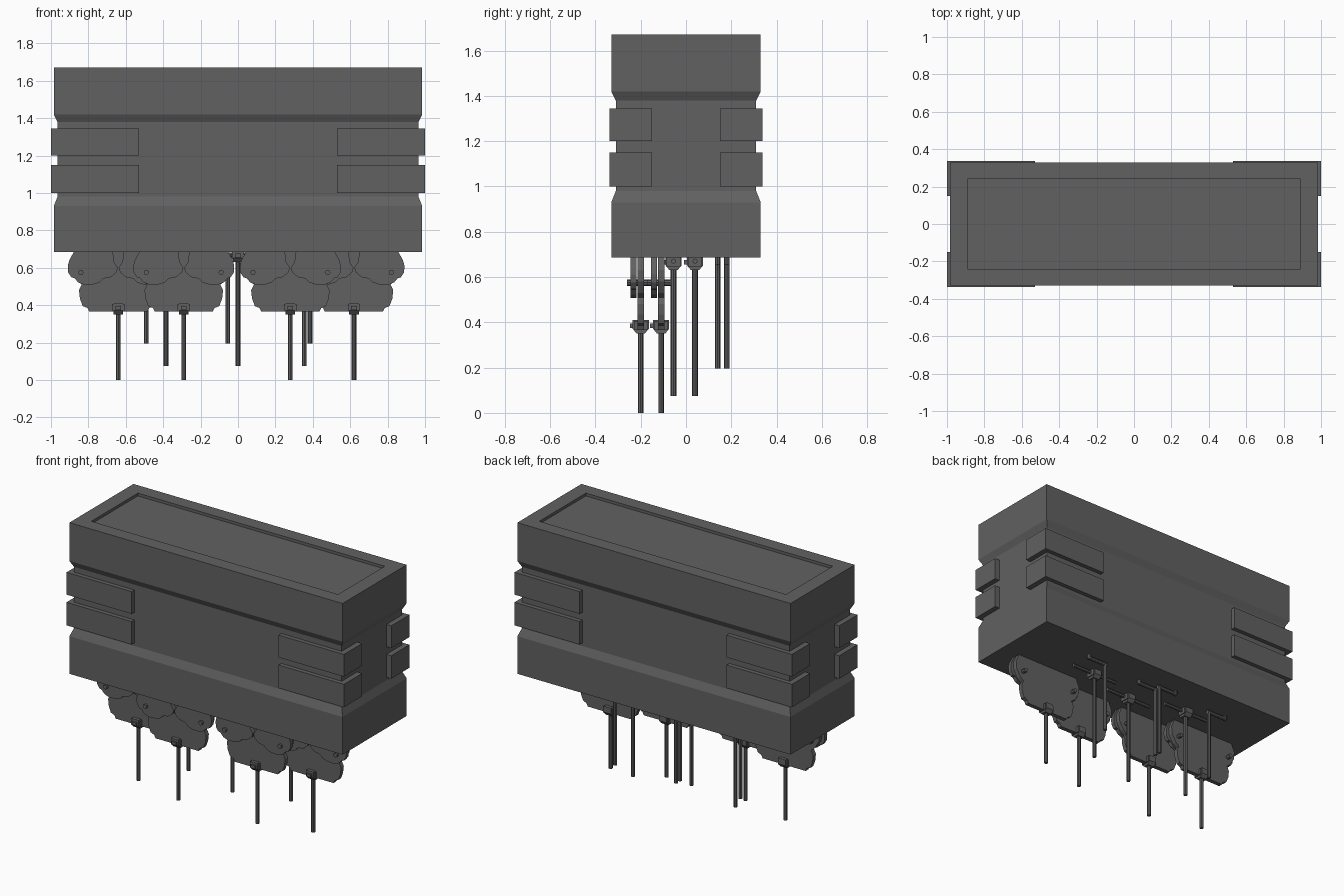
import bpy, bmesh, math
from mathutils import Vector

if "Cube" in bpy.data.objects:
    bpy.data.objects.remove(bpy.data.objects["Cube"])

grey = bpy.data.materials.new("dark_grey")
grey.diffuse_color = (0.12, 0.12, 0.12, 1)
grey.use_nodes = True
grey.node_tree.nodes["Principled BSDF"].inputs["Base Color"].default_value = grey.diffuse_color


def finish(name, bm):
    bmesh.ops.recalc_face_normals(bm, faces=bm.faces[:])
    me = bpy.data.meshes.new(name)
    bm.to_mesh(me)
    bm.free()
    me.materials.append(grey)
    ob = bpy.data.objects.new(name, me)
    bpy.context.collection.objects.link(ob)
    return ob


def box(name, x0, x1, y0, y1, z0, z1):
    bm = bmesh.new()
    bmesh.ops.create_cube(bm, size=1)
    for v in bm.verts:
        v.co = ((x0 + x1) / 2 + v.co.x * (x1 - x0),
                (y0 + y1) / 2 + v.co.y * (y1 - y0),
                (z0 + z1) / 2 + v.co.z * (z1 - z0))
    return finish(name, bm)


def prism(name, pts, offset):
    """Extrude a closed outline of 3D points along an offset."""
    bm = bmesh.new()
    face = bm.faces.new([bm.verts.new(p) for p in pts])
    ext = bmesh.ops.extrude_face_region(bm, geom=[face], use_keep_orig=True)
    for v in ext["geom"]:
        if isinstance(v, bmesh.types.BMVert):
            v.co += Vector(offset)
    return finish(name, bm)


def rod(name, a, b, r=0.0125, sides=8):
    a, b = Vector(a), Vector(b)
    bm = bmesh.new()
    bmesh.ops.create_cone(bm, cap_ends=True, segments=sides, radius1=r,
                          radius2=r, depth=(b - a).length)
    rot = (b - a).to_track_quat('Z', 'Y')
    for v in bm.verts:
        v.co = (a + b) / 2 + rot @ v.co
    return finish(name, bm)


# Main housing: stacked rectangular rings with a narrow waist and recessed lid
rings = [(0.985, 0.33, 0.685), (0.985, 0.33, 0.93), (0.965, 0.31, 0.98),
         (0.965, 0.31, 1.38), (0.985, 0.33, 1.42), (0.985, 0.33, 1.67),
         (0.89, 0.24, 1.67), (0.89, 0.24, 1.652)]
bm = bmesh.new()
loops = [[bm.verts.new((sx * hx, sy * hy, z))
          for sx, sy in ((-1, -1), (1, -1), (1, 1), (-1, 1))]
         for hx, hy, z in rings]
for lo, hi in zip(loops, loops[1:]):
    for i in range(4):
        j = (i + 1) % 4
        bm.faces.new((lo[i], lo[j], hi[j], hi[i]))
bm.faces.new(loops[0][::-1])
bm.faces.new(loops[-1])
finish("housing", bm)

# Corner guards wrapped around the waist
for sx in (-1, 1):
    for sy in (-1, 1):
        for z0, z1 in ((1.0, 1.15), (1.2, 1.345)):
            xs = sorted((sx * 0.53, sx * 1.0))
            ys = sorted((sy * 0.15, sy * 0.338))
            box("corner_guard", *xs, *ys, z0, z1)


def clamp(x, y, z):
    """Rod clamp with a tapered underside, a raised band and a bolt."""
    outline = [(-0.036, 0.06), (0.036, 0.06), (0.036, 0.022),
               (0.018, 0.0), (-0.018, 0.0), (-0.036, 0.022)]
    prism("rod_clamp", [(x - 0.026, y + a, z + b) for a, b in outline],
          (0.052, 0, 0))
    box("clamp_band", x - 0.033, x + 0.033, y - 0.03, y + 0.03,
        z + 0.015, z + 0.055)
    box("clamp_bolt", x - 0.015, x + 0.015, y - 0.048, y, z + 0.025, z + 0.045)


# Hanging plates, each with two pivoted leaves and a rod
half_plate = [(0.155, 0.365), (0.165, 0.385), (0.19, 0.395), (0.205, 0.435),
              (0.21, 0.48), (0.195, 0.51), (0.22, 0.53), (0.25, 0.58),
              (0.255, 0.63), (0.23, 0.69)]
leaf = [(0.235, 0.69), (0.262, 0.64), (0.27, 0.61), (0.268, 0.575),
        (0.25, 0.548), (0.235, 0.545), (0.215, 0.522), (0.18, 0.508),
        (0.13, 0.512), (0.10, 0.522), (0.08, 0.542), (0.04, 0.55),
        (0.01, 0.575), (0.002, 0.6), (0.022, 0.63), (0.03, 0.69)]
for cx, cy in ((-0.64, -0.11), (-0.29, -0.2), (0.28, -0.2), (0.62, -0.11)):
    outline = half_plate + [(-x, z) for x, z in half_plate[::-1]]
    prism("hanging_plate", [(cx + x, cy - 0.014, z) for x, z in outline],
          (0, 0.028, 0))
    for s in (-1, 1):
        prism("pivot_leaf", [(cx + s * x, cy - 0.045, z) for x, z in leaf],
              (0, 0.026, 0))
        rod("pivot_pin", (cx + s * 0.2, cy - 0.06, 0.575),
            (cx + s * 0.2, cy + 0.045, 0.575), 0.014)
    clamp(cx, cy, 0.35)
    rod("front_rod", (cx, cy, 0), (cx, cy, 0.37))

# Middle rods clamped to short horizontal rails
for x, y in ((-0.385, 0.04), (0, -0.055), (0.355, 0.04)):
    rod("rail", (x - 0.17, y, 0.67), (x + 0.17, y, 0.67), 0.011)
    clamp(x, y, 0.63)
    rod("middle_rod", (x, y, 0.075), (x, y, 0.65))

# Rear hooked rods
for x, y, s in ((-0.49, 0.14, -1), (-0.055, 0.14, 1),
                (-0.055, 0.18, -1), (0.385, 0.18, 1)):
    rod("rear_rod", (x, y, 0.195), (x, y, 0.675))
    rod("hook_arm", (x - s * 0.0125, y, 0.665), (x + s * 0.13, y, 0.665))
    rod("hook_end", (x + s * 0.13, y, 0.655), (x + s * 0.13, y, 0.69))
